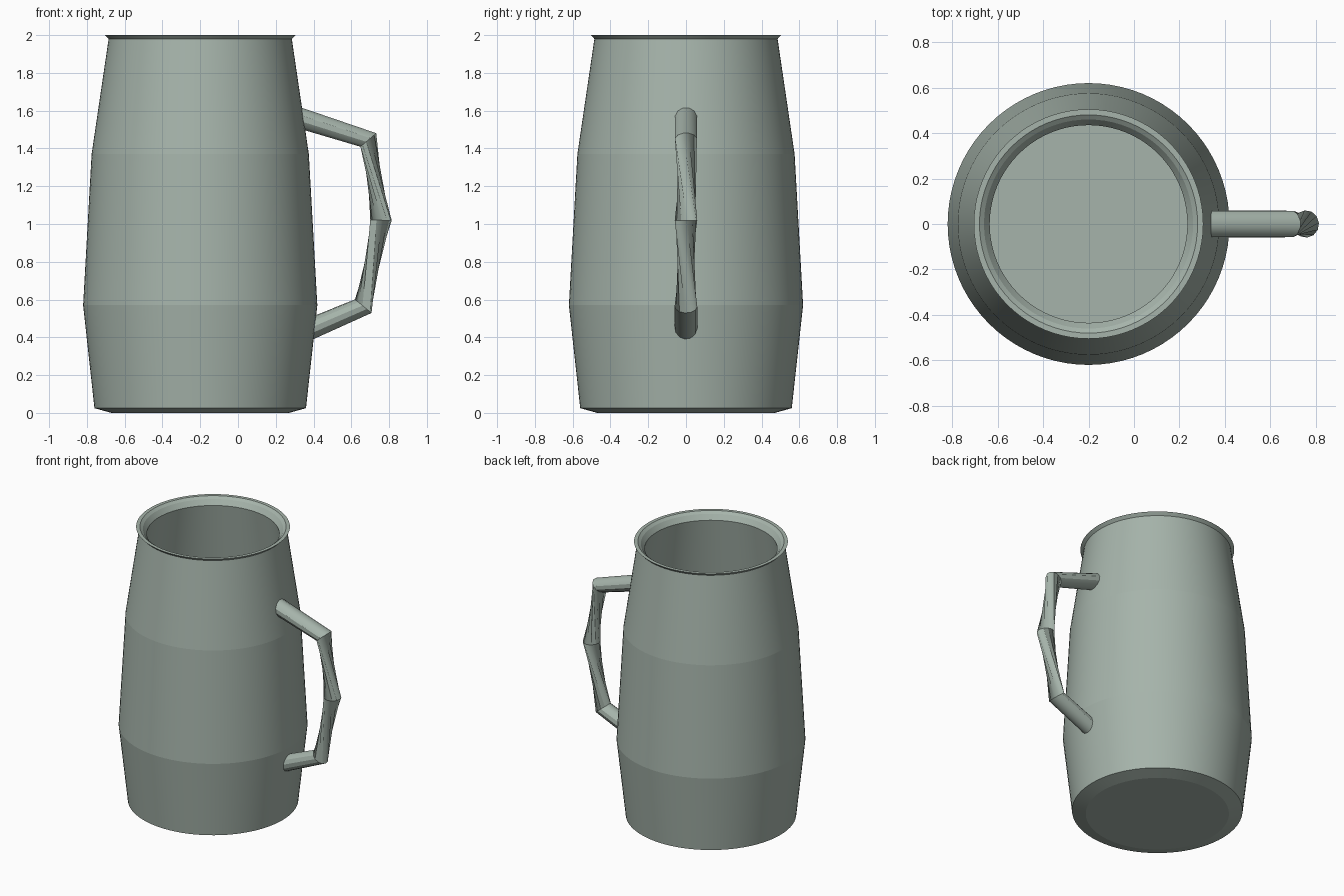
import bpy, bmesh, math
from mathutils import Vector

if "Cube" in bpy.data.objects:
    bpy.data.objects.remove(bpy.data.objects["Cube"])

glaze = bpy.data.materials.new("sage_grey")
glaze.diffuse_color = (0.38, 0.455, 0.405, 1)
glaze.use_nodes = True
glaze.node_tree.nodes["Principled BSDF"].inputs["Base Color"].default_value = glaze.diffuse_color


def add_object(name, bm):
    bmesh.ops.recalc_face_normals(bm, faces=bm.faces)
    mesh = bpy.data.meshes.new(name)
    bm.to_mesh(mesh)
    bm.free()
    mesh.materials.append(glaze)
    obj = bpy.data.objects.new(name, mesh)
    bpy.context.collection.objects.link(obj)
    return obj


def skin(bm, rings):
    """Join rings of vertices with quads and cap both ends."""
    n = len(rings[0])
    for a, b in zip(rings, rings[1:]):
        for i in range(n):
            j = (i + 1) % n
            bm.faces.new((a[i], a[j], b[j], b[i]))
    bm.faces.new(rings[0])
    bm.faces.new(rings[-1])


# Mug body: lathed profile (radius, height), outside up, over the rim, inside down
profile = [(0.47, 0.0), (0.56, 0.025), (0.62, 0.57), (0.575, 1.37), (0.485, 1.98),
           (0.505, 2.0), (0.48, 2.0), (0.46, 1.985), (0.435, 1.95),
           (0.525, 1.37), (0.57, 0.57), (0.51, 0.06)]
SIDES = 80
bm = bmesh.new()
rings = []
for r, z in profile:
    rings.append([bm.verts.new((-0.2 + r * math.cos(2 * math.pi * i / SIDES),
                                r * math.sin(2 * math.pi * i / SIDES), z))
                  for i in range(SIDES)])
skin(bm, rings)
for f in bm.faces:
    f.smooth = True
for e in bm.edges:  # crisp creases between the bands
    e.smooth = abs(e.verts[0].co.z - e.verts[1].co.z) > 1e-5
add_object("mug_body", bm)

# Handle: tube along a bent path, twisted in the two middle spans
path = [(0.315, 1.565), (0.69, 1.445), (0.757, 1.02), (0.663, 0.565), (0.365, 0.437)]
twist = [0, 0, 80, 160, 160]
pts = [Vector((x, 0, z)) for x, z in path]
bm = bmesh.new()
rings = []
for k, c in enumerate(pts):
    into = (c - pts[k - 1]).normalized() if k else Vector()
    out = (pts[k + 1] - c).normalized() if k < len(pts) - 1 else Vector()
    t = (into + out).normalized()
    normal = Vector((-t.z, 0, t.x))
    ring = []
    for i in range(12):
        a = 2 * math.pi * (i + 0.5) / 12 + math.radians(twist[k])
        ring.append(bm.verts.new(c + normal * 0.057 * math.cos(a)
                                 + Vector((0, 0.06 * math.sin(a), 0))))
    rings.append(ring)
skin(bm, rings)
handle = add_object("handle", bm)
bpy.context.view_layer.objects.active = handle
handle.select_set(True)
bpy.ops.object.shade_smooth_by_angle(angle=math.radians(31))
